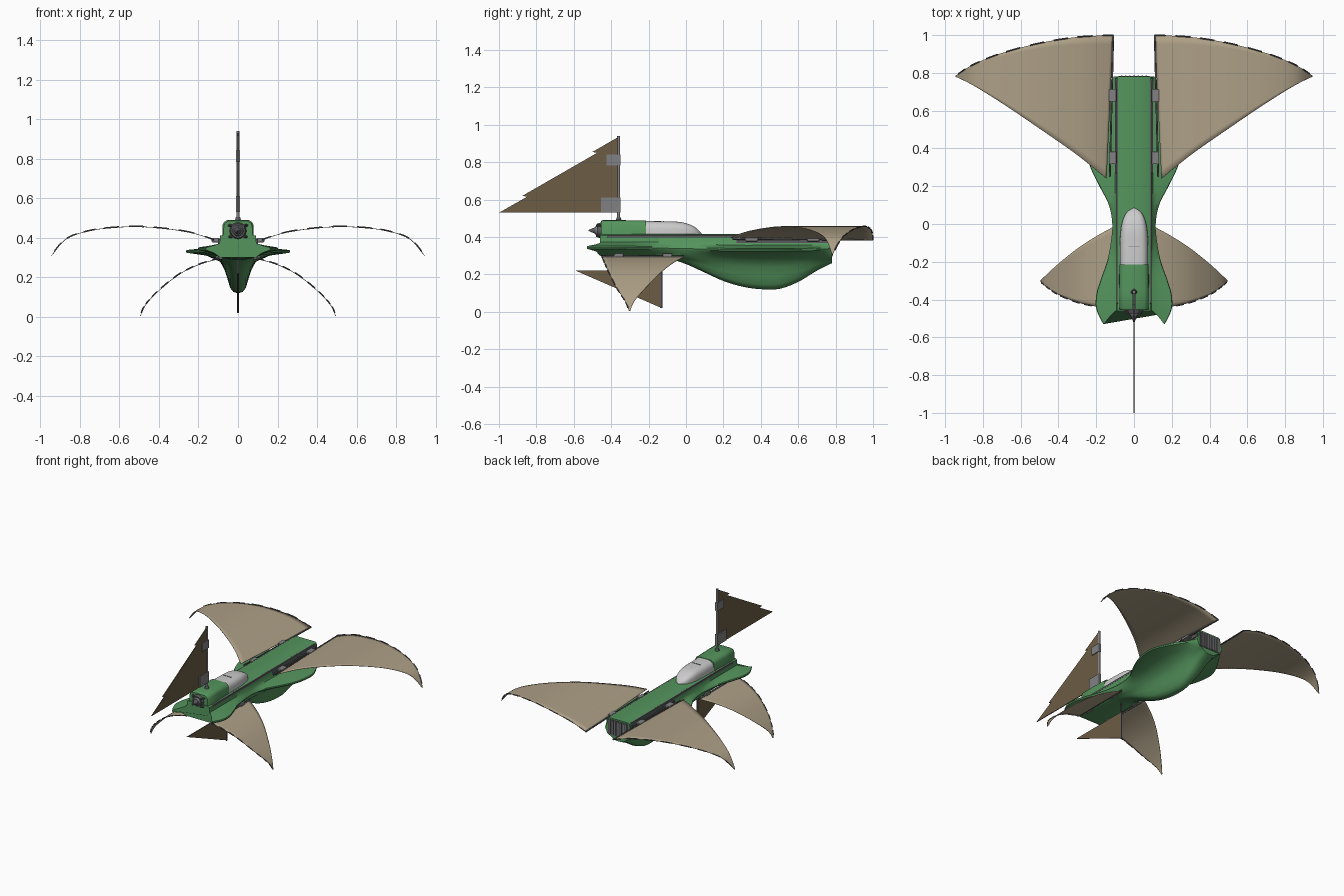
import bpy, bmesh, math
from mathutils import Vector

if "Cube" in bpy.data.objects:
    bpy.data.objects.remove(bpy.data.objects["Cube"])


def material(name, rgb):
    m = bpy.data.materials.new(name)
    m.diffuse_color = (*rgb, 1)
    m.use_nodes = True
    m.node_tree.nodes["Principled BSDF"].inputs["Base Color"].default_value = m.diffuse_color
    return m


GREEN = material("hull_green", (0.09, 0.30, 0.11))
TAN = material("sail_cloth", (0.42, 0.35, 0.24))
BROWN = material("fin_cloth", (0.15, 0.11, 0.06))
DARK = material("dark_metal", (0.10, 0.10, 0.11))
STEEL = material("steel", (0.22, 0.22, 0.23))


def make(name, verts, faces, mat=None, smooth=None):
    me = bpy.data.meshes.new(name)
    me.from_pydata([tuple(v) for v in verts], [], faces)
    bm = bmesh.new()
    bm.from_mesh(me)
    bmesh.ops.remove_doubles(bm, verts=bm.verts, dist=1e-5)
    bmesh.ops.recalc_face_normals(bm, faces=bm.faces)
    bm.to_mesh(me)
    bm.free()
    ob = bpy.data.objects.new(name, me)
    bpy.context.collection.objects.link(ob)
    if mat:
        me.materials.append(mat)
    if smooth:
        bpy.ops.object.select_all(action='DESELECT')
        ob.select_set(True)
        bpy.context.view_layer.objects.active = ob
        bpy.ops.object.shade_smooth_by_angle(angle=math.radians(smooth))
    return ob


def spline(pts, n):
    """n+1 Catmull-Rom samples through tuples of any length"""
    out = []
    for i in range(n + 1):
        t = i / n * (len(pts) - 1)
        k = min(int(t), len(pts) - 2)
        f = t - k
        a, b, c, d = (pts[max(0, min(len(pts) - 1, k + j))] for j in (-1, 0, 1, 2))
        out.append(tuple(0.5 * (2*q + (r-p)*f + (2*p-5*q+4*r-s)*f*f + (3*q-p-3*r+s)*f**3)
                         for p, q, r, s in zip(a, b, c, d)))
    return out


def loft(name, rings, mat=None, smooth=35):
    n = len(rings[0])
    faces = [(i*n+j, i*n+(j+1) % n, (i+1)*n+(j+1) % n, (i+1)*n+j)
             for i in range(len(rings)-1) for j in range(n)]
    faces += [tuple(range(n)), tuple(range((len(rings)-1)*n, len(rings)*n))]
    return make(name, [p for r in rings for p in r], faces, mat, smooth)


def mirror_ring(half):
    return half + [(-x, y, z) for x, y, z in reversed(half) if abs(x) > 1e-6]


def box(name, c, s, mat, bevel=0):
    v = [(c[0]+i*s[0]/2, c[1]+j*s[1]/2, c[2]+k*s[2]/2)
         for i in (-1, 1) for j in (-1, 1) for k in (-1, 1)]
    ob = make(name, v, [(0, 1, 3, 2), (4, 5, 7, 6), (0, 1, 5, 4), (2, 3, 7, 6), (0, 2, 6, 4), (1, 3, 7, 5)], mat)
    if bevel:
        b = ob.modifiers.new("bevel", 'BEVEL')
        b.width = bevel
        b.segments = 2
    return ob


def rod(name, a, b, r, mat, r2=None, n=12):
    a, b = Vector(a), Vector(b)
    d = (b - a).normalized()
    u = d.orthogonal().normalized()
    w = d.cross(u)
    r2 = r if r2 is None else r2
    circ = [u*math.cos(2*math.pi*i/n) + w*math.sin(2*math.pi*i/n) for i in range(n)]
    return loft(name, [[a + c*r for c in circ], [b + c*r2 for c in circ]], mat)


# hull: y, flare half width, flare height, keel height
stations = [(-.46, .16, .345, .30), (-.40, .20, .345, .295), (-.30, .175, .345, .29), (-.20, .14, .343, .288),
            (-.10, .12, .34, .285), (0, .112, .338, .255), (.1, .13, .336, .21), (.2, .18, .334, .165),
            (.3, .228, .332, .135), (.4, .255, .332, .121), (.5, .257, .332, .123), (.6, .215, .333, .16),
            (.7, .15, .335, .22), (.78, .105, .338, .26)]
rings = []
for y, w, fz, k in spline(stations, 78):
    sweep = .07 * max(0, min(1, (-.36 - y) / .1))
    m = .095 + (w - .095) * .4
    b = .30
    d = b - k
    rings.append(mirror_ring([
        (0, y, .415), (.078, y, .415), (.09, y, .408), (.093, y, .372), (.1, y, fz+.024),
        (m, y - sweep*.3, fz+.016), (w, y - sweep, fz+.006), (w+.003, y - sweep, fz), (w, y - sweep, fz-.008),
        (m, y - sweep*.3, fz-.022), (.09, y, b-.12*d), (.068, y, b-.35*d), (.053, y, b-.6*d),
        (.04, y, b-.85*d), (.024, y, k+.04*d), (0, y, k)]))
loft("hull", rings, GREEN, 40)

# raised nose housing
prof = [(0, .49), (.055, .489), (.07, .48), (.078, .465), (.08, .40), (.085, .36), (0, .35)]
nose = []
for y, s in ((-.455, .92), (-.445, 1), (-.35, 1), (-.215, .97)):
    nose.append(mirror_ring([(x*s, y, .42+(z-.42)*s) for x, z in prof]))
loft("nose_housing", nose, GREEN, 40)

# canopy
rings = []
for y, w, h in spline([(-.22, .075, .072), (-.12, .075, .071), (-.03, .07, .067), (.03, .056, .05),
                       (.065, .035, .026), (.085, .003, .003)], 30):
    arc = [(w*math.copysign(abs(math.cos(a))**.6, math.cos(a)), y, .413+h*math.sin(a)**.6)
           for a in [math.pi*i/20 for i in range(20)]]
    rings.append(arc + [(-w, y, .413)])
loft("canopy", rings, None, 40)
box("canopy_frame", (0, -.12, .484), (.06, .004, .004), STEEL)

# nose intake ring and spike
rod("intake_ring", (0, -.475, .435), (0, -.45, .435), .036, DARK, .044, 24)
rod("intake_hub", (0, -.485, .435), (0, -.47, .435), .022, STEEL, .03, 24)
rod("nose_spike", (0, -.52, .435), (0, -.48, .435), .003, DARK, .02, 24)
for s in (-1, 1):
    for z in (.405, .462):
        rod("intake_strut", (s*.03, -.48, z), (s*.045, -.45, z), .005, DARK, .008, 8)

# tail grille
box("tail_panel", (0, .779, .35), (.165, .008, .11), DARK)
for i in range(7):
    box("tail_slat", (-.066 + i*.022, .783, .35), (.008, .008, .1), STEEL)


def sail(name, rear, front, heights, side):
    nu, nv = 40, 16
    R, F, H = spline(rear, nu), spline(front, nu), spline(heights, 200)

    def z_at(x):
        for p, q in zip(H, H[1:]):
            if x <= q[0]:
                return p[1] + (q[1]-p[1]) * max(0, (x-p[0])/(q[0]-p[0]))
        return H[-1][1]
    verts = []
    for r, f in zip(R, F):
        for j in range(nv + 1):
            t = j / nv
            x, y = r[0]+(f[0]-r[0])*t, r[1]+(f[1]-r[1])*t
            verts.append((side*x, y, z_at(x)))
    n = nv + 1
    faces = [(i*n+j, i*n+j+1, (i+1)*n+j+1, (i+1)*n+j) for i in range(nu) for j in range(nv)]
    ob = make(name, verts, faces, TAN, 60)
    ob.modifiers.new("thickness", 'SOLIDIFY').thickness = .003
    return [[verts[i*n] for i in range(nu+1)], [verts[i*n+nv] for i in range(nu+1)]]


def battens(name, edge):
    # dashed stiffeners along a sail edge
    for i in range(0, len(edge) - 3, 5):
        for j in range(3):
            rod(name, edge[i+j], edge[i+j+1], .004, DARK, n=6)


for s, tag in ((1, "right"), (-1, "left")):
    # large tail sails
    e = sail(tag + "_tail_sail",
             [(.11, 1.0), (.3, .99), (.5, .958), (.7, .905), (.85, .845), (.945, .785)],
             [(.145, .24), (.3, .365), (.5, .505), (.7, .64), (.85, .733), (.945, .78)],
             [(.1, .383), (.25, .43), (.45, .455), (.6, .455), (.75, .437), (.87, .395), (.945, .31)], s)
    battens(tag + "_tail_batten", e[0])
    rod(tag + "_tail_spar", (s*.128, .25, .39), (s*.11, 1.0, .386), .005, DARK)
    # small drooping front sails
    e = sail(tag + "_front_sail",
             [(.1, -.01), (.2, -.065), (.3, -.13), (.4, -.21), (.46, -.265), (.495, -.298)],
             [(.1, -.45), (.2, -.437), (.3, -.415), (.4, -.375), (.46, -.335), (.495, -.305)],
             [(.1, .295), (.2, .265), (.3, .215), (.4, .135), (.47, .06), (.495, .005)], s)
    battens(tag + "_front_batten", e[1])
    rod(tag + "_front_spar", (s*.1, -.45, .296), (s*.1, -.01, .296), .006, DARK)
    # sail brackets, deck rails and side strips
    for y in (.35, .68):
        box(tag + "_tail_bracket", (s*.113, y, .388), (.04, .065, .022), STEEL, .004)
    for y in (-.36, -.1):
        box(tag + "_front_bracket", (s*.095, y, .302), (.035, .05, .022), STEEL, .004)
    box(tag + "_deck_rail", (s*.087, .17, .405), (.01, 1.18, .014), DARK, .002)
    box(tag + "_side_strip", (s*.095, .52, .38), (.012, .5, .026), DARK, .002)


def fin(name, pts):
    loft(name, [[(x, y, z) for y, z in pts] for x in (-.003, .003)], BROWN)


# upright sail with mast and clamps
fin("upper_fin", [(-.36, .93), (-.37, .93), (-.50, .855), (-.475, .85), (-.875, .62), (-.85, .615),
                  (-1.0, .53), (-.36, .53)])
rod("upper_mast", (0, -.36, .47), (0, -.36, .94), .008, STEEL)
rod("mast_foot", (0, -.36, .48), (0, -.36, .505), .018, DARK, .011)
box("upper_clamp", (0, -.388, .812), (.018, .075, .06), STEEL)
box("lower_clamp", (0, -.402, .57), (.018, .105, .08), STEEL)

# lower fin under the nose
fin("lower_fin", [(-.59, .22), (-.13, .22), (-.13, .02)])
rod("lower_mast", (0, -.132, .02), (0, -.132, .30), .006, DARK)
